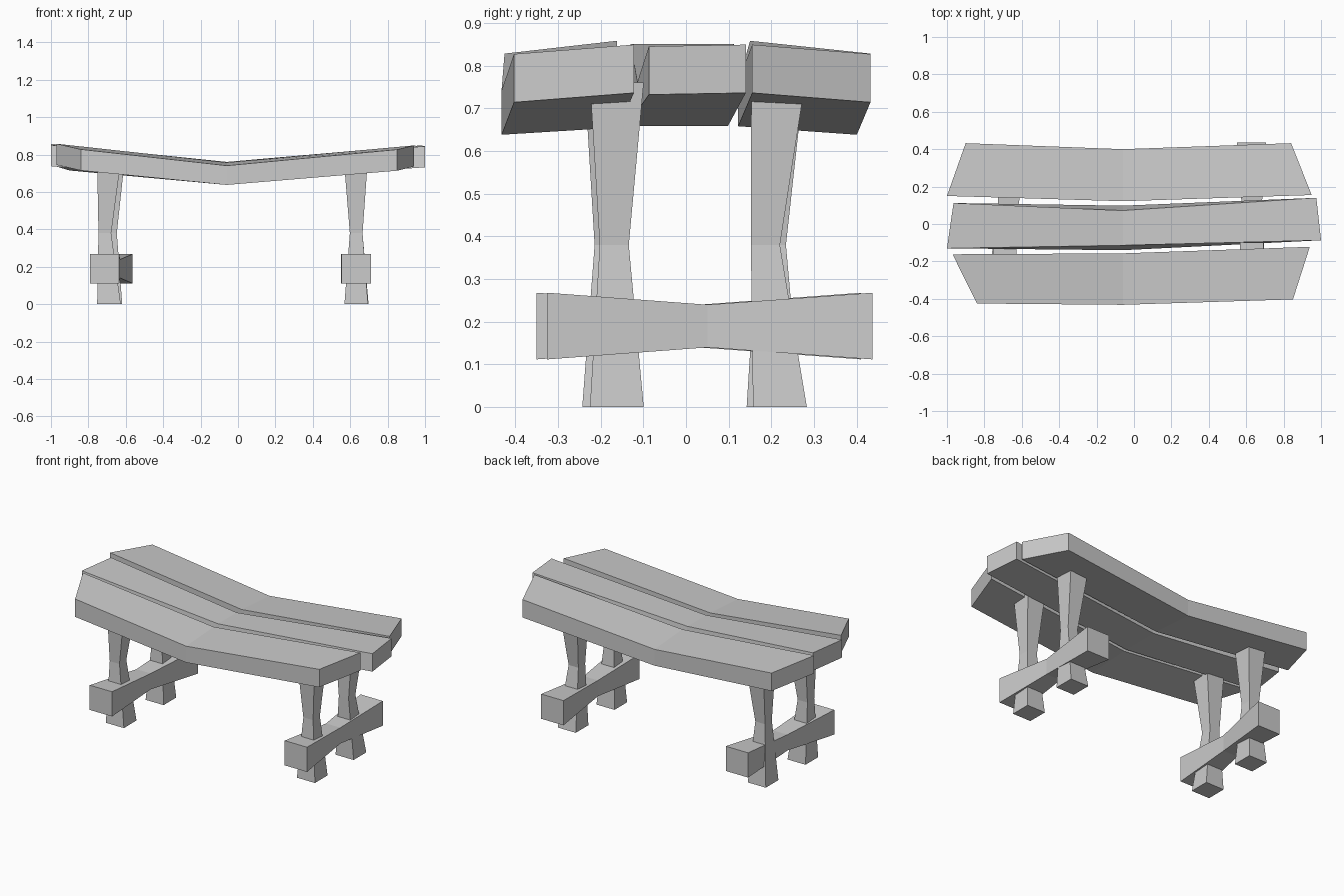
import bpy
import bmesh

cube = bpy.data.objects.get("Cube")
if cube:
    bpy.data.objects.remove(cube, do_unlink=True)

GREY = (0.6, 0.6, 0.6, 1)
stone = bpy.data.materials.new("plain grey")
stone.use_nodes = True
stone.diffuse_color = GREY
stone.node_tree.nodes["Principled BSDF"].inputs["Base Color"].default_value = GREY


def loft(name, sections):
    """Skin a run of four-cornered sections and cap both ends."""
    bm = bmesh.new()
    rings = [[bm.verts.new(corner) for corner in section] for section in sections]
    for a, b in zip(rings, rings[1:]):
        for i in range(len(a)):
            j = (i + 1) % len(a)
            bm.faces.new((a[i], a[j], b[j], b[i]))
    bm.faces.new(rings[0])
    bm.faces.new(rings[-1])
    bmesh.ops.recalc_face_normals(bm, faces=bm.faces)
    mesh = bpy.data.meshes.new(name)
    bm.to_mesh(mesh)
    bm.free()
    mesh.materials.append(stone)
    obj = bpy.data.objects.new(name, mesh)
    bpy.context.collection.objects.link(obj)
    return obj


def plank(name, front, back, splay=0):
    """Sagging board from its front and back lower edges; splay narrows the top at the middle."""
    thick = 0.113
    sections = []
    for k, (f, b) in enumerate(zip(front, back)):
        s = splay if k == 1 else 0
        t = thick if k != 1 else thick - 0.01
        sections.append((f, b,
                         (b[0], b[1] - s, b[2] + t),
                         (f[0], f[1] + s, f[2] + t)))
    return loft(name, sections)


def leg(name, base, waist, top):
    """Square post pinched at the waist."""
    sections = []
    for (x, y), z, width in ((base, 0, 0.126), (waist, 0.38, 0.068), (top, 0.76, 0.126)):
        h = width / 2
        sections.append([(x + sx * h, y + sy * h, z)
                         for sx, sy in ((-1, -1), (1, -1), (1, 1), (-1, 1))])
    return loft(name, sections)


def stretcher(name, front, middle, back):
    """Bow-tie beam running front to back between two legs."""
    sections = []
    for (x, y), width in ((front, 0.156), (middle, 0.1), (back, 0.156)):
        h = width / 2
        sections.append([(x + sx * h, y, 0.19 + sz * h)
                         for sx, sz in ((-1, -1), (1, -1), (1, 1), (-1, 1))])
    return loft(name, sections)


# Seat boards
plank("front_plank",
      [(-0.84, -0.425, 0.715), (-0.06, -0.432, 0.638), (0.85, -0.403, 0.714)],
      [(-0.97, -0.162, 0.745), (-0.06, -0.157, 0.655), (0.94, -0.122, 0.736)])
plank("middle_plank",
      [(-1, -0.13, 0.738), (-0.06, -0.14, 0.658), (1, -0.087, 0.732)],
      [(-0.965, 0.112, 0.738), (-0.06, 0.098, 0.658), (0.975, 0.14, 0.736)],
      splay=0.026)
plank("back_plank",
      [(-1, 0.15, 0.745), (-0.06, 0.122, 0.658), (0.95, 0.155, 0.736)],
      [(-0.9, 0.432, 0.715), (-0.06, 0.4, 0.638), (0.84, 0.432, 0.714)])

# Legs
leg("front_left_leg", (0.632, -0.162), (0.632, -0.168), (0.63, -0.162))
leg("back_left_leg", (0.635, 0.22), (0.632, 0.186), (0.63, 0.216))
leg("front_right_leg", (-0.69, -0.18), (-0.712, -0.18), (-0.69, -0.174))
leg("back_right_leg", (-0.682, 0.205), (-0.682, 0.2), (-0.67, 0.213))

# Side stretchers
stretcher("left_stretcher", (0.632, -0.325), (0.63, 0.05), (0.628, 0.437))
stretcher("right_stretcher", (-0.713, -0.35), (-0.68, 0.03), (-0.643, 0.41))
